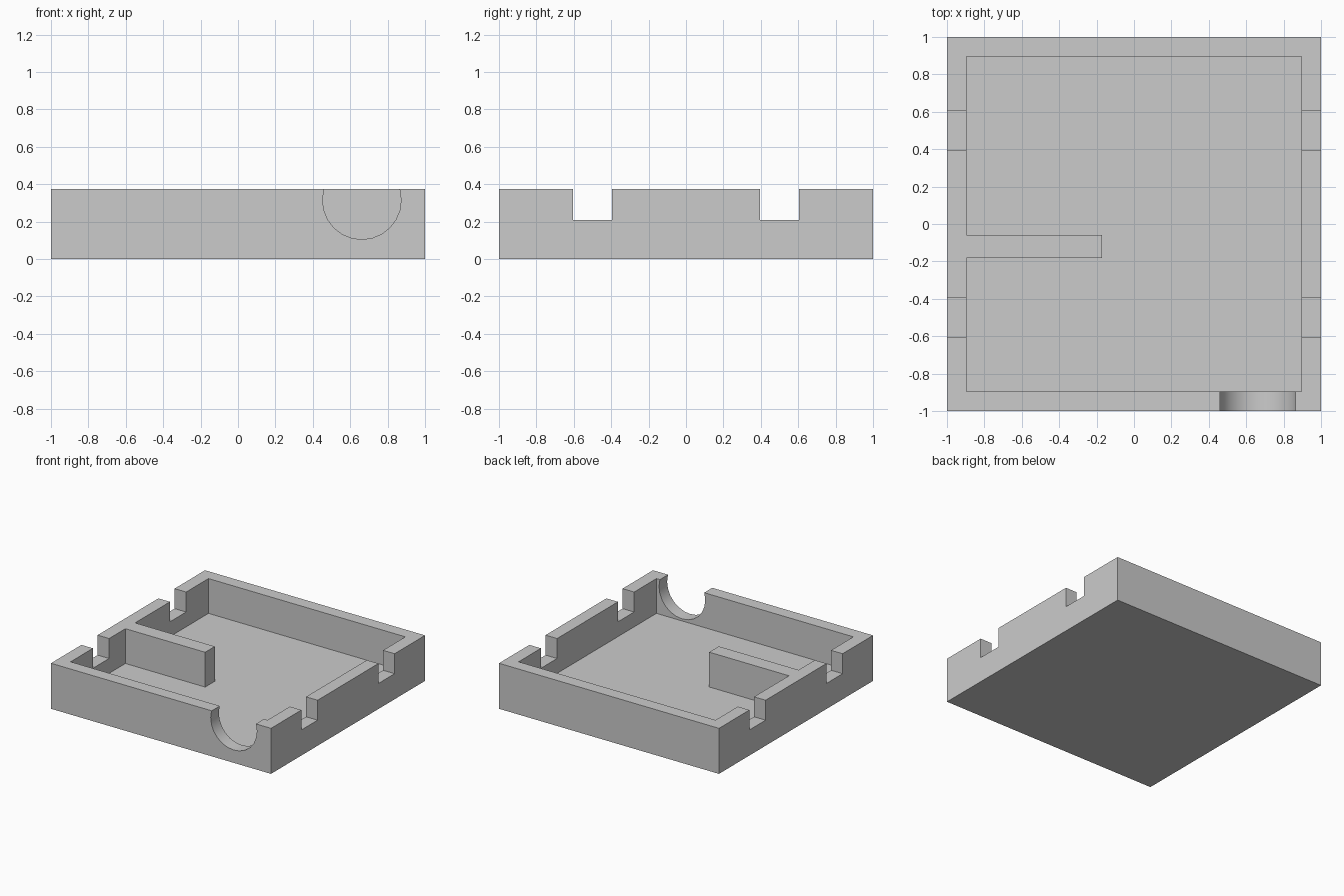
import bpy
import bmesh
import math
from mathutils import Vector

if "Cube" in bpy.data.objects:
    bpy.data.objects.remove(bpy.data.objects["Cube"], do_unlink=True)

HEIGHT = 0.374
FLOOR = 0.088
INNER = 0.895

grey = bpy.data.materials.new("light_grey")
grey.use_nodes = True
colour = (0.6, 0.6, 0.6, 1)
grey.diffuse_color = colour
grey.node_tree.nodes["Principled BSDF"].inputs["Base Color"].default_value = colour


def prism(name, points, direction):
    """Extrude a closed outline along a direction."""
    bm = bmesh.new()
    face = bm.faces.new([bm.verts.new(p) for p in points])
    result = bmesh.ops.extrude_face_region(bm, geom=[face], use_keep_orig=True)
    moved = [v for v in result["geom"] if isinstance(v, bmesh.types.BMVert)]
    bmesh.ops.translate(bm, verts=moved, vec=Vector(direction))
    bmesh.ops.recalc_face_normals(bm, faces=bm.faces)
    mesh = bpy.data.meshes.new(name)
    bm.to_mesh(mesh)
    bm.free()
    mesh.materials.append(grey)
    obj = bpy.data.objects.new(name, mesh)
    bpy.context.collection.objects.link(obj)
    return obj


def block(name, x, y, z):
    outline = [(x[0], y[0], z[0]), (x[1], y[0], z[0]), (x[1], y[1], z[0]), (x[0], y[1], z[0])]
    return prism(name, outline, (0, 0, z[1] - z[0]))


def cut(target, cutter):
    """Subtract the cutter, then discard it."""
    cutter.hide_render = True
    mod = target.modifiers.new("cut", "BOOLEAN")
    mod.operation = "DIFFERENCE"
    mod.solver = "EXACT"
    mod.object = cutter
    bpy.context.view_layer.objects.active = target
    bpy.ops.object.modifier_apply(modifier=mod.name)
    bpy.data.objects.remove(cutter, do_unlink=True)


# Outer tray body
tray = block("tray", (-1, 1), (-1, 1), (0, HEIGHT))

# Cavity, stepping around the partition that grows from the right wall
partition_end, partition_front, partition_back = -0.17, -0.183, -0.058
cavity = [(-INNER, -INNER), (INNER, -INNER), (INNER, INNER), (-INNER, INNER),
          (-INNER, partition_back), (partition_end, partition_back),
          (partition_end, partition_front), (-INNER, partition_front)]
cut(tray, prism("cavity_cutter", [(x, y, FLOOR) for x, y in cavity], (0, 0, 1)))

# Two square notches in each side wall
for side in (-1, 1):
    for centre in (-0.5, 0.5):
        cut(tray, block("notch_cutter", sorted((side * 0.87, side * 1.1)),
                        (centre - 0.105, centre + 0.105), (0.21, 0.6)))

# Round opening in the front wall
SEGMENTS = 24
angles = [2 * math.pi * i / SEGMENTS for i in range(SEGMENTS)]
circle = [(0.662 + 0.21 * math.cos(a), -1.1, 0.315 + 0.21 * math.sin(a)) for a in angles]
cut(tray, prism("round_cutter", circle, (0, 0.24, 0)))

# Keep hard edges sharp while the round opening shades smoothly
bpy.ops.object.select_all(action="DESELECT")
tray.select_set(True)
bpy.context.view_layer.objects.active = tray
bpy.ops.object.shade_smooth_by_angle(angle=math.radians(30))
